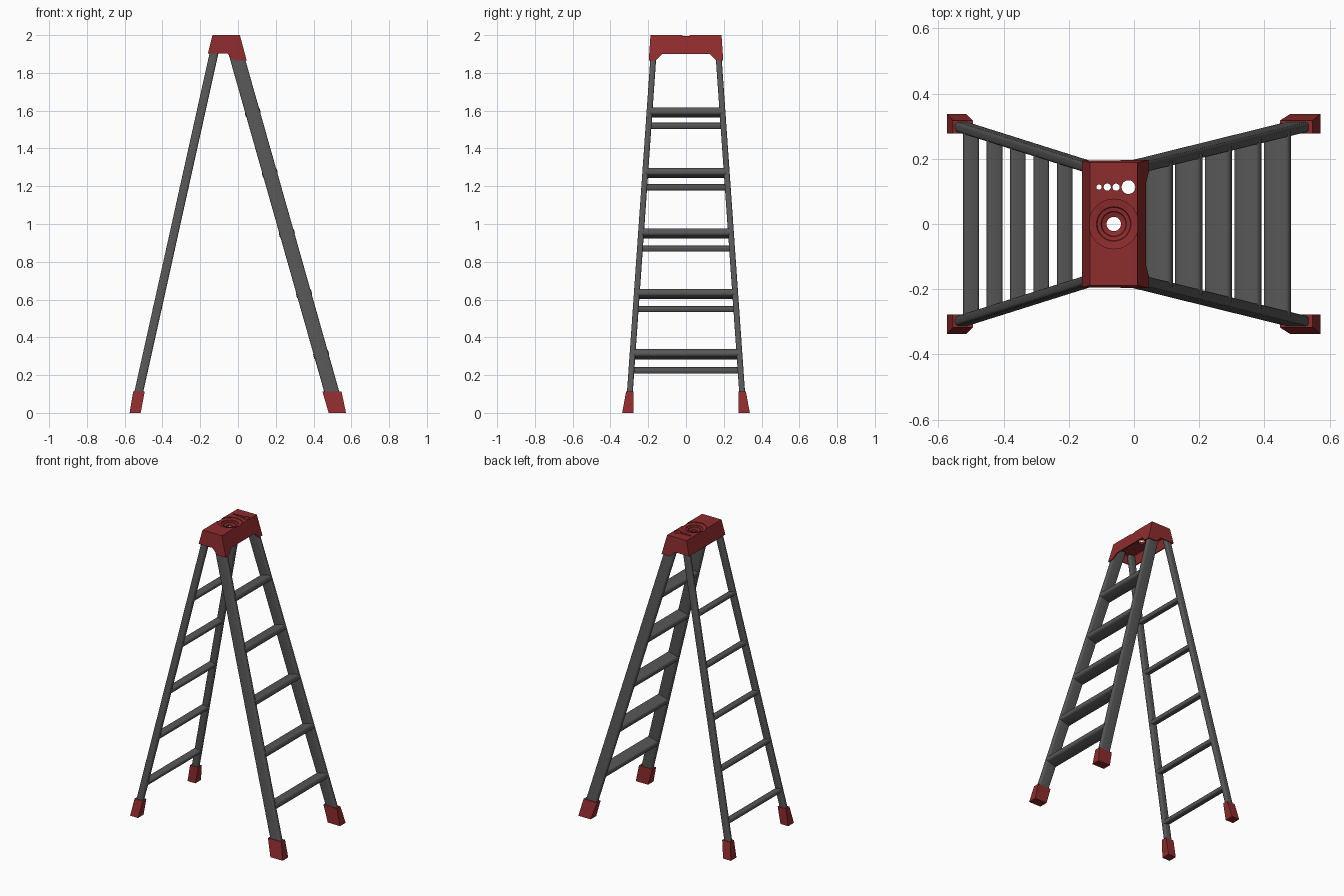
import bpy, bmesh, math
from mathutils import Vector

if "Cube" in bpy.data.objects:
    bpy.data.objects.remove(bpy.data.objects["Cube"])


def material(name, rgb):
    m = bpy.data.materials.new(name)
    m.diffuse_color = (*rgb, 1)
    m.use_nodes = True
    m.node_tree.nodes["Principled BSDF"].inputs["Base Color"].default_value = m.diffuse_color
    return m


GREY = material("dark grey metal", (0.095, 0.095, 0.095))
RED = material("dark red plastic", (0.27, 0.025, 0.027))


def loft(name, rings, mat=None, smooth=False):
    """Closed solid through a list of equal-length point rings."""
    bm = bmesh.new()
    rows = [[bm.verts.new(p) for p in r] for r in rings]
    n = len(rows[0])
    for a, b in zip(rows, rows[1:]):
        for i in range(n):
            j = (i + 1) % n
            bm.faces.new((a[i], a[j], b[j], b[i]))
    bm.faces.new(rows[0][::-1])
    bm.faces.new(rows[-1])
    bmesh.ops.recalc_face_normals(bm, faces=bm.faces)
    me = bpy.data.meshes.new(name)
    bm.to_mesh(me)
    bm.free()
    ob = bpy.data.objects.new(name, me)
    bpy.context.collection.objects.link(ob)
    if mat:
        me.materials.append(mat)
    if smooth:
        smooth_by_angle(ob)
    return ob


def smooth_by_angle(ob):
    bpy.ops.object.select_all(action='DESELECT')
    ob.select_set(True)
    bpy.context.view_layer.objects.active = ob
    bpy.ops.object.shade_smooth_by_angle(angle=math.radians(35))


def round_rect(w, h, r, seg=4):
    """Rounded rectangle outline, centred on the origin."""
    pts = []
    for k, (sx, sy) in enumerate(((1, 1), (-1, 1), (-1, -1), (1, -1))):
        for i in range(seg + 1):
            a = math.pi / 2 * (k + i / seg)
            pts.append((sx * (w / 2 - r) + r * math.cos(a), sy * (h / 2 - r) + r * math.sin(a)))
    return pts


def rect(x0, x1, y0, y1, z):
    return [(x0, y0, z), (x1, y0, z), (x1, y1, z), (x0, y1, z)]


def rail_y(z):
    return 0.297 - 0.07 * (z - 0.11)


def front_x(z):
    return 0.283 * (1.865 - z)


def rear_x(z):
    return -0.128 - 0.222 * (1.9 - z)


# rails, feet and rungs for the step side and the support side
sides = (
    ("front", front_x, 0.080, 0.283, (0.31, 0.63, 0.95, 1.27, 1.59), (0.083, 0.040, 0.014),
     (0.48, 0.572), (0.447, 0.548)),
    ("rear", rear_x, 0.047, 0.222, (0.225, 0.55, 0.87, 1.195, 1.52), (0.047, 0.028, 0.009),
     (-0.574, -0.515), (-0.555, -0.494)),
)
for label, fx, depth, slope, heights, (rd, rt, rr), foot_lo, foot_hi in sides:
    for s, hand in ((1, "left"), (-1, "right")):
        rings = [[(fx(z) + u, s * (rail_y(z) + v), z) for u, v in round_rect(depth, 0.031, 0.010)]
                 for z in (0.03, 1.952)]
        loft(f"{label}_rail_{hand}", rings, GREY, True)
        loft(f"{label}_foot_{hand}", [
            rect(*foot_lo, s * 0.278, s * 0.338, 0),
            rect(*foot_hi, s * 0.278, s * 0.317, 0.113)], RED)
    # rungs are tilted square to the rails
    tilt = math.atan(slope) * (1 if label == "front" else -1)
    c, sn = math.cos(tilt), math.sin(tilt)
    for k, z in enumerate(heights):
        rings = [[(fx(z) + u * c + v * -sn * 1, e * rail_y(z), z + u * sn + v * c)
                  for u, v in round_rect(rd, rt, rr)] for e in (-1, 1)]
        loft(f"{label}_rung_{k + 1}", rings, GREY, True)

# top cap: tapered block, hollowed and cut
cap = loft("top_cap", [rect(-0.169, 0.046, -0.197, 0.197, 1.865),
                       rect(-0.135, 0.010, -0.188, 0.188, 2.0)])


def circle(x, y, r, z, n=32):
    return [(x + r * math.cos(2 * math.pi * i / n), y + r * math.sin(2 * math.pi * i / n), z)
            for i in range(n)]


cutters = []
# inner cavity
cutters.append(loft("cavity", [rect(-0.167, 0.044, -0.193, 0.193, 1.84),
                               rect(-0.137, 0.011, -0.186, 0.186, 1.96)]))
# raised rear underside, sloping down to the front ears
side = [(-0.3, 1.8), (0.047, 1.8), (-0.055, 1.902), (-0.3, 1.902)]
cutters.append(loft("rear_trim", [[(x, y, z) for x, z in side] for y in (-0.3, 0.3)]))
# arch between the front ears
arch = [(-0.225, 1.8), (0.225, 1.8), (0.125, 1.901), (-0.125, 1.901)]
cutters.append(loft("arch_trim", [[(x, y, z) for y, z in arch] for x in (-0.3, 0.3)]))
# stepped round tray with a through hole
tray = ((0.022, 1.9), (0.022, 1.974), (0.037, 1.979), (0.039, 1.985),
        (0.051, 1.987), (0.053, 1.992), (0.076, 1.995), (0.076, 2.05))
cutters.append(loft("tray_cut", [circle(-0.062, 0, r, z, 48) for r, z in tray]))
# row of tool holes
for x, r in ((-0.107, 0.008), (-0.082, 0.011), (-0.055, 0.011), (-0.017, 0.021)):
    cutters.append(loft("tool_hole", [circle(x, 0.113, r, z) for z in (1.9, 2.05)]))

for cut in cutters:
    cut.hide_render = True
    mod = cap.modifiers.new(cut.name, 'BOOLEAN')
    mod.operation = 'DIFFERENCE'
    mod.solver = 'EXACT'
    mod.object = cut
bpy.context.view_layer.update()
baked = bpy.data.meshes.new_from_object(cap.evaluated_get(bpy.context.evaluated_depsgraph_get()))
cap.modifiers.clear()
cap.data = baked
baked.materials.clear()
baked.materials.append(RED)
for p in baked.polygons:
    p.material_index = 0
for cut in cutters:
    bpy.data.objects.remove(cut)
smooth_by_angle(cap)
